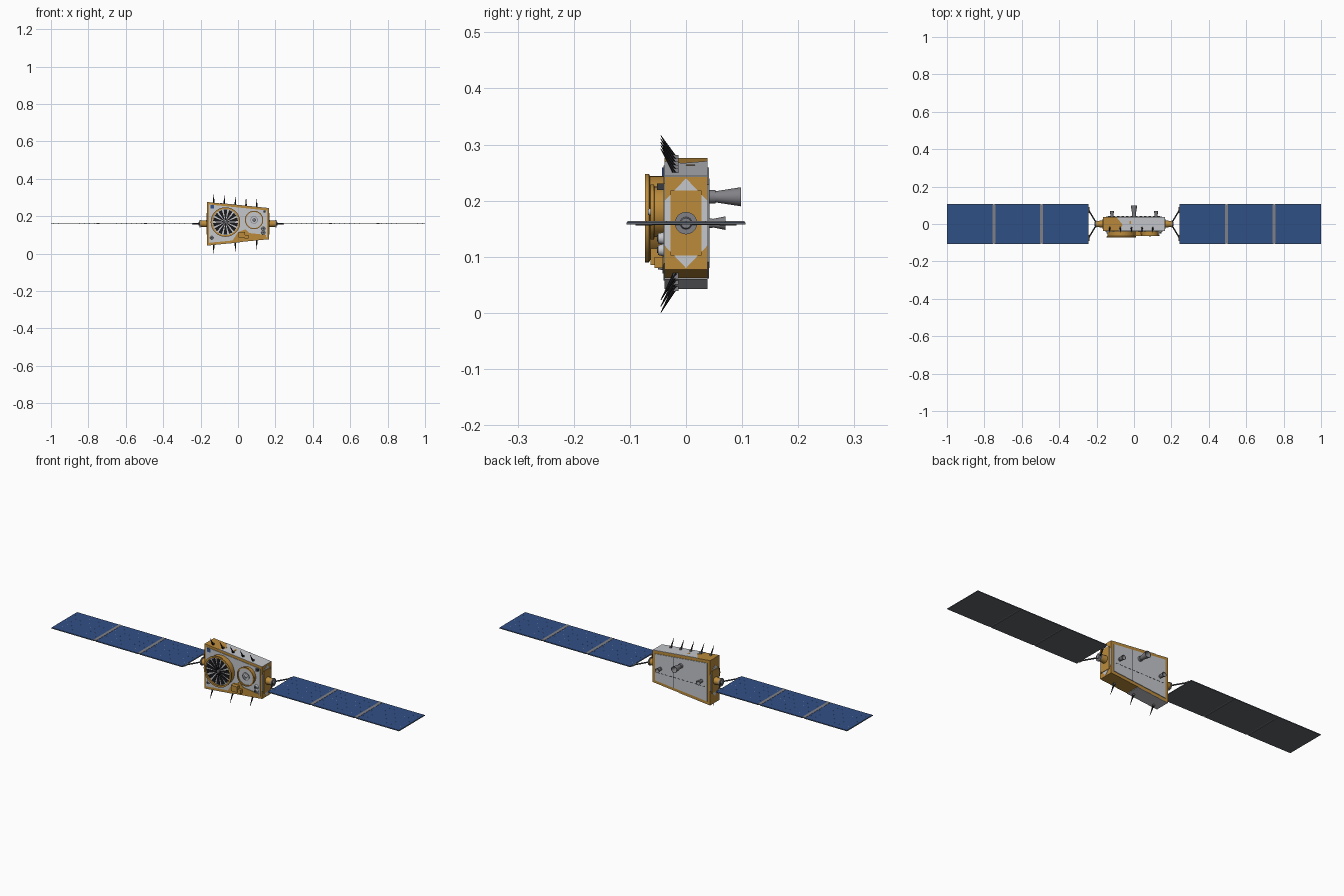
import bpy, bmesh, math
from mathutils import Vector

if "Cube" in bpy.data.objects:
    bpy.data.objects.remove(bpy.data.objects["Cube"])


def material(name, r, g, b):
    m = bpy.data.materials.new(name)
    m.use_nodes = True
    m.diffuse_color = (r, g, b, 1)
    m.node_tree.nodes["Principled BSDF"].inputs["Base Color"].default_value = (r, g, b, 1)
    return m


GOLD = material("gold foil", 0.5, 0.26, 0.045)
PALE = material("pale grey panel", 0.56, 0.57, 0.6)
GREY = material("mid grey metal", 0.22, 0.22, 0.24)
SLATE = material("slate panel back", 0.115, 0.13, 0.145)
DARK = material("dark grey", 0.04, 0.045, 0.05)
BLACK = material("black", 0.01, 0.01, 0.012)
BLUE = material("solar blue", 0.03, 0.08, 0.24)


def finish(name, bm, mat, smooth=False):
    bmesh.ops.recalc_face_normals(bm, faces=bm.faces[:])
    me = bpy.data.meshes.new(name)
    bm.to_mesh(me)
    bm.free()
    me.materials.append(mat)
    ob = bpy.data.objects.new(name, me)
    bpy.context.collection.objects.link(ob)
    if smooth:
        bpy.ops.object.select_all(action="DESELECT")
        ob.select_set(True)
        bpy.context.view_layer.objects.active = ob
        bpy.ops.object.shade_smooth_by_angle(angle=math.radians(40))
    return ob


def add_prism(bm, pts, vec):
    """Sweep a polygon along a vector."""
    lo = [bm.verts.new(p) for p in pts]
    hi = [bm.verts.new(Vector(p) + Vector(vec)) for p in pts]
    bm.faces.new(lo)
    bm.faces.new(hi)
    for i in range(len(pts)):
        j = (i + 1) % len(pts)
        bm.faces.new((lo[i], lo[j], hi[j], hi[i]))


def prism(name, pts, vec, mat):
    bm = bmesh.new()
    add_prism(bm, pts, vec)
    return finish(name, bm, mat)


def box(name, c, s, mat):
    x, y, z = (c[i] - s[i] / 2 for i in range(3))
    pts = [(x, y, z), (x + s[0], y, z), (x + s[0], y + s[1], z), (x, y + s[1], z)]
    return prism(name, pts, (0, 0, s[2]), mat)


def rod(name, a, b, r1, r2, mat, n=16):
    a, b = Vector(a), Vector(b)
    bm = bmesh.new()
    bmesh.ops.create_cone(bm, cap_ends=True, segments=n, radius1=r1, radius2=r2,
                          depth=(b - a).length)
    rot = (b - a).to_track_quat("Z", "Y").to_matrix().to_4x4()
    rot.translation = (a + b) / 2
    bm.transform(rot)
    return finish(name, bm, mat, n > 8)


def lathe(name, x, z, profile, mat, n=40):
    """Revolve (radius, y) points about a line along y."""
    bm = bmesh.new()
    vs = [bm.verts.new((x + r, y, z)) for r, y in profile]
    edges = [bm.edges.new(p) for p in zip(vs, vs[1:])]
    bmesh.ops.spin(bm, geom=vs + edges, cent=(x, 0, z), axis=(0, 1, 0),
                   angle=math.tau, steps=n)
    bmesh.ops.remove_doubles(bm, verts=bm.verts[:], dist=1e-5)
    return finish(name, bm, mat, True)


# Tapered body
W, D, MID = 0.165, 0.038, 0.16


def top(x):
    return 0.259 - 0.103 * x


def bot(x):
    return 0.061 + 0.097 * x


def outline(x0, x1, y, m):
    return [(x0, y, bot(x0) + m), (x1, y, bot(x1) + m), (x1, y, top(x1) - m), (x0, y, top(x0) - m)]


prism("body", outline(-W, W, -D, 0), (0, 2 * D, 0), GOLD)
prism("front_panel", outline(-0.155, 0.155, -D, 0.012), (0, -0.002, 0), PALE)
prism("back_panel", outline(-0.15, 0.15, D, 0.015), (0, 0.003, 0), PALE)
prism("top_panel", [(x, y, top(x)) for x, y in
                    ((-0.095, D), (W, D), (W, -D), (-0.085, -D), (-0.06, -0.005))],
      (0, 0, 0.002), PALE)
prism("top_foil_mark", [(x, y, top(x) + 0.002) for x, y in
                        ((-0.025, 0), (-0.016, 0), (-0.016, 0.016), (-0.025, 0.016))],
      (0, 0, 0.001), GOLD)
prism("bottom_panel", [(x, y, bot(x)) for x, y in
                       ((-W, -D), (0.01, -D), (0.01, D), (-W, D))], (0, 0, -0.002), PALE)

# Front foil patches and small equipment
F = -D - 0.002
prism("front_foil_patch", [(x, F, z) for x, z in
      ((-0.03, 0.07), (0.15, 0.085), (0.15, 0.1), (0.06, 0.11), (0.04, 0.13), (0, 0.115))],
      (0, -0.002, 0), GOLD)
box("foil_box", (0.02, -0.05, 0.1), (0.035, 0.026, 0.03), GOLD)
box("foil_box_small", (0.045, -0.047, 0.09), (0.02, 0.018, 0.02), GOLD)
box("blue_sensor", (-0.138, -0.041, 0.25), (0.018, 0.004, 0.018), BLUE)
box("corner_sensor", (0.142, -0.045, 0.225), (0.012, 0.014, 0.012), DARK)
for x, z, r in ((0.135, 0.133, 0.011), (0.135, 0.112, 0.011), (-0.14, 0.085, 0.009)):
    rod("front_sensor", (x, F, z), (x, -0.05, z), r, r * 0.8, PALE)
    rod("front_sensor_lens", (x, -0.05, z), (x, -0.052, z), r * 0.5, r * 0.5, DARK)

# Large antenna with radial blades
BX, BZ = -0.067, 0.169
lathe("large_antenna_drum", BX, BZ, [(0.075, -0.037), (0.075, -0.064), (0.079, -0.066),
      (0.079, -0.073), (0.07, -0.073), (0.07, -0.063), (0, -0.063)], GOLD)
rod("large_antenna_face", (BX, -0.062, BZ), (BX, -0.065, BZ), 0.07, 0.07, PALE, 40)
bm = bmesh.new()
for i in range(14):
    a = math.tau * (i + 0.5) / 14
    pts = [(BX + r * math.cos(a + t), -0.065, BZ + r * math.sin(a + t))
           for r, t in ((0.008, -0.14), (0.067, -0.15), (0.067, 0.15), (0.008, 0.14))]
    add_prism(bm, pts, (0, -0.003, 0))
finish("large_antenna_blades", bm, BLACK)
rod("large_antenna_hub", (BX, -0.065, BZ), (BX, -0.072, BZ), 0.007, 0.005, GREY)

# Small antenna
SX, SZ = 0.086, 0.18
lathe("small_antenna_drum", SX, SZ, [(0.045, -0.037), (0.045, -0.056), (0.049, -0.057),
      (0.049, -0.063), (0.043, -0.063), (0.043, -0.056), (0, -0.056)], GOLD)
rod("small_antenna_face", (SX, -0.055, SZ), (SX, -0.058, SZ), 0.043, 0.043, PALE, 32)
lathe("small_antenna_ring", SX, SZ, [(0.02, -0.058), (0.02, -0.06), (0.017, -0.06),
      (0.017, -0.058)], GREY)
rod("small_antenna_hub", (SX, -0.058, SZ), (SX, -0.068, SZ), 0.008, 0.005, PALE)

# Back seams and thrusters
B = D + 0.003
for i in range(12):
    box("back_seam_dash", (-0.132 + i * 0.024, B, MID - 0.025), (0.014, 0.002, 0.002), DARK)
box("back_upright_seam", (0.045, B, MID), (0.003, 0.002, 0.16), DARK)
for x, z, r, end in ((0, 0.207, 0.017, 0.098), (-0.118, MID, 0.012, 0.07), (0.118, MID, 0.012, 0.07)):
    n = 0.8 * B + 0.2 * end
    rod("thruster_base", (x, B - 0.002, z), (x, n, z), r * 0.7, r * 0.7, GREY)
    lathe("thruster_nozzle", x, z, [(0, n - 0.004), (r * 0.55, n - 0.004), (r, end),
          (r * 0.9, end), (r * 0.4, n + 0.004), (0, n + 0.004)], GREY, 24)

# Spike antennas leaning forward from the top and bottom
for xs, edge, rise in (((-0.13, -0.073, -0.014, 0.043, 0.1), top, 0.044),
                       ((-0.13, -0.014, 0.1), bot, -0.048)):
    for x in xs:
        z = edge(x)
        box("spike_mount", (x, -0.018, z), (0.008, 0.009, 0.018), GREY)
        rod("spike_antenna", (x, -0.018, z), (x, -0.045, z + rise), 0.005, 0.0006, BLACK, 8)

# Sides and solar wings, mirrored
for s in (1, -1):
    prism("side_pale_plate", [(s * W, y, z) for y, z in ((0, 0.24), (D, 0.2), (D, 0.12),
          (0, 0.08), (-D, 0.12), (-D, 0.2))], (s * 0.002, 0, 0), PALE)
    box("side_foil_plate", (s * (W + 0.002), 0, MID), (0.005, 0.056, 0.116), GOLD)
    rod("wing_hub", (s * W, 0, MID), (s * 0.2, 0, MID), 0.019, 0.016, GOLD, 24)
    rod("wing_hub_flange", (s * 0.2, 0, MID), (s * 0.206, 0, MID), 0.02, 0.02, GREY, 24)
    rod("wing_hub_cap", (s * 0.206, 0, MID), (s * 0.212, 0, MID), 0.011, 0.009, GREY)
    for t in (1, -1):
        rod("yoke_arm", (s * 0.203, t * 0.008, MID), (s * 0.243, t * 0.075, MID), 0.0035, 0.0035, DARK, 8)
        rod("yoke_hinge", (s * 0.243, t * 0.06, MID), (s * 0.243, t * 0.09, MID), 0.004, 0.004, GREY, 8)
    pegs = bmesh.new()
    for i in range(3):
        cx = s * (0.3675 + 0.2545 * i)
        box("solar_panel_back", (cx, 0, MID - 0.0005), (0.246, 0.212, 0.003), SLATE)
        box("solar_panel_cells", (cx, 0, MID + 0.0015), (0.244, 0.21, 0.002), BLUE)
        for u in range(-4, 5):
            for v in range(-2, 3):
                px, py, q = cx + u * 0.027, v * 0.035, 0.0009
                add_prism(pegs, [(px + q, py, MID + 0.002), (px, py + q, MID + 0.002),
                                 (px - q, py, MID + 0.002), (px, py - q, MID + 0.002)],
                          (0, 0, 0.002))
        if i:
            box("panel_hinge_strip", (cx - s * 0.127, 0, MID + 0.0015), (0.016, 0.209, 0.004), GREY)
    finish("solar_cell_pegs", pegs, PALE)
